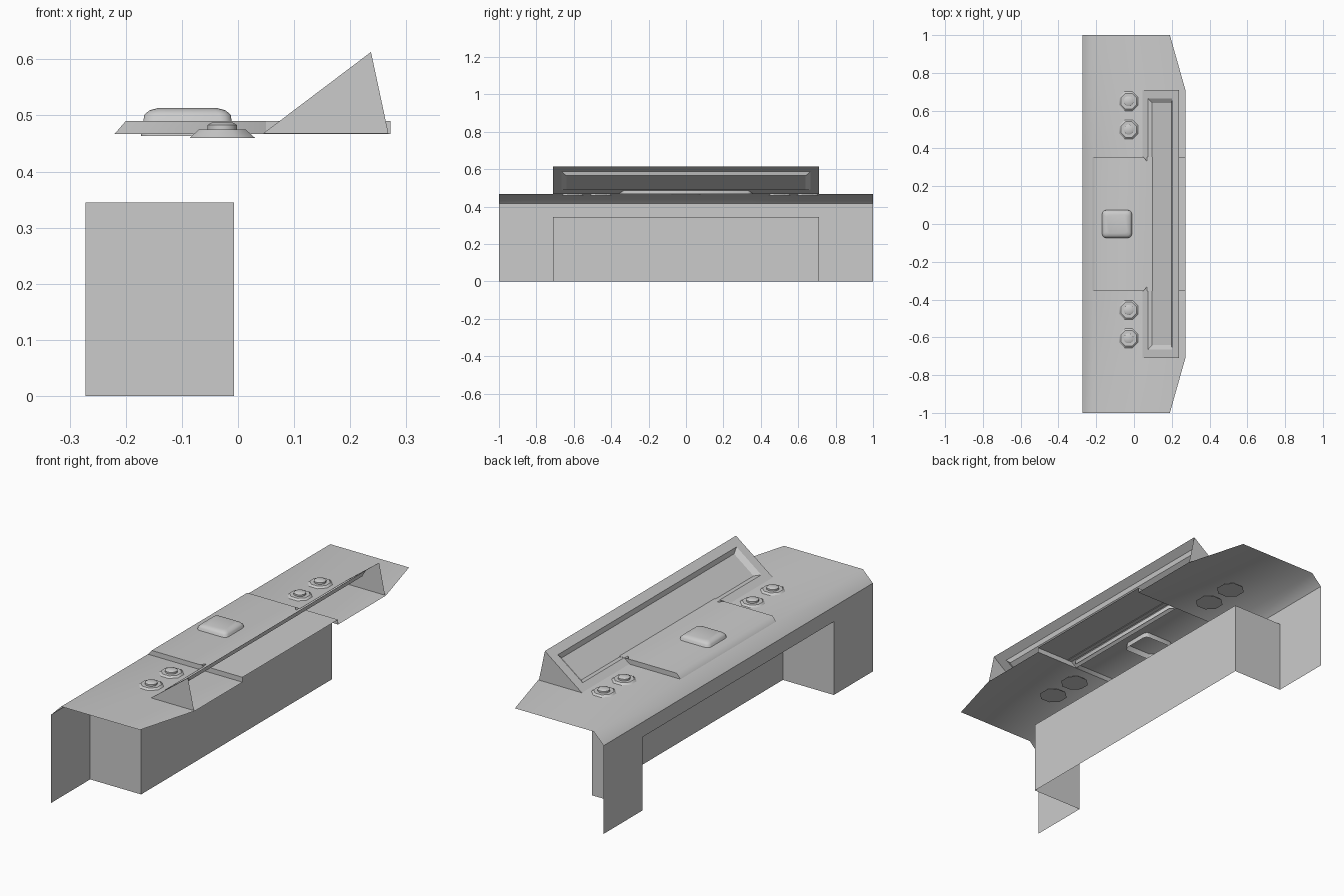
import bpy, bmesh
from math import radians, cos, sin, pi

if "Cube" in bpy.data.objects:
    bpy.data.objects.remove(bpy.data.objects["Cube"])


def make(name, faces, smooth=None):
    """Object from a list of polygons; shared corners are welded."""
    bm = bmesh.new()
    for f in faces:
        bm.faces.new([bm.verts.new(p) for p in f])
    bmesh.ops.remove_doubles(bm, verts=bm.verts, dist=1e-4)
    bmesh.ops.recalc_face_normals(bm, faces=bm.faces)
    me = bpy.data.meshes.new(name)
    bm.to_mesh(me)
    bm.free()
    ob = bpy.data.objects.new(name, me)
    bpy.context.collection.objects.link(ob)
    if smooth:
        bpy.context.view_layer.objects.active = ob
        for o in bpy.context.selected_objects:
            o.select_set(False)
        ob.select_set(True)
        bpy.ops.object.shade_smooth_by_angle(angle=radians(smooth))
    return ob


def flip(faces):
    """Faces plus their mirror image in y."""
    return faces + [[(x, -y, z) for x, y, z in reversed(f)] for f in faces]


def bridge(rings, cap_first=False, cap_last=True):
    """Quads between successive closed rings of equal length."""
    out = []
    n = len(rings[0])
    for a, b in zip(rings, rings[1:]):
        out += [[a[i], a[(i + 1) % n], b[(i + 1) % n], b[i]] for i in range(n)]
    if cap_first:
        out.append(rings[0][::-1])
    if cap_last:
        out.append(rings[-1])
    return out


XB, XF, XR = -0.272, -0.22, 0.272      # back edge, fold, front edge of the top
ZB, ZT, ZC = 0.415, 0.467, 0.49        # fold bottom, desk top, raised centre
Y1, Y2, Y3 = 0.355, 0.71, 1.0          # centre, leg, end

# Desk top sheet: two side wings, folded edge and raised centre
wing = [
    [(XF, Y1, ZT), (XR, Y1, ZT), (XR, Y2, ZT), (0.19, Y3, ZT), (XF, Y3, ZT)],
    [(XB, Y1, ZB), (XF, Y1, ZT), (XF, Y3, ZT), (XB, Y3, ZB)],
]
fold = [[(XB, -Y1, ZB), (XF, -Y1, ZT), (XF, Y1, ZT), (XB, Y1, ZB)]]
make("desk_top", flip(wing) + fold, 55)

# Raised centre panel with clipped corners, sloped up from the fold
rim = [(XF, -Y1), (0.05, -Y1), (0.07, -0.33), (0.07, 0.33), (0.05, Y1), (XF, Y1)]
low = [(x, y, ZT) for x, y in rim]
top = [(max(x, -0.2), y, ZC) for x, y in rim]
make("centre_panel", bridge([low, top]), 55)

# Raised strip behind the screen
strip = [[(0.07, -Y1, ZC), (XR, -Y1, ZC), (XR, Y1, ZC), (0.07, Y1, ZC)]]
ends = [[(0.05, Y1, ZT), (XR, Y1, ZT), (XR, Y1, ZC), (0.05, Y1, ZC)]]
make("rear_strip", strip + flip(ends))

# Support panel with a boxed knee recess
H, XI = 0.345, -0.007
side = [
    [(XB, Y2, 0), (XB, Y3, 0), (XB, Y3, ZB), (XB, Y2, ZB), (XB, Y2, H)],
    [(XB, Y2, 0), (XI, Y2, 0), (XI, Y2, H), (XB, Y2, H)],
]
mid = [
    [(XB, -Y2, H), (XB, Y2, H), (XB, Y2, ZB), (XB, -Y2, ZB)],
    [(XI, -Y2, 0), (XI, Y2, 0), (XI, Y2, H), (XI, -Y2, H)],
    [(XB, -Y2, H), (XB, Y2, H), (XI, Y2, H), (XI, -Y2, H)],
]
make("support_panel", flip(side) + mid)

# Slanted screen with sunken face, open at the back
A, B = (0.045, 0.468), (0.237, 0.613)


def on_screen(t, y, d=0.0):
    return (A[0] + (B[0] - A[0]) * t + 0.6 * d, y, A[1] + (B[1] - A[1]) * t - 0.8 * d)


def screen_ring(t0, t1, y, d=0.0):
    return [on_screen(t0, -y, d), on_screen(t1, -y, d), on_screen(t1, y, d), on_screen(t0, y, d)]


screen = bridge([screen_ring(0, 1, Y2), screen_ring(0.15, 0.82, 0.665),
                 screen_ring(0.22, 0.75, 0.64, 0.015)])
cheek = [[on_screen(0, Y2), on_screen(1, Y2), (0.268, Y2, 0.468)]]
make("screen", screen + flip(cheek))


# Rounded square button, hollow below
def button_ring(h, r, z, n=3):
    pts = []
    for q, (sx, sy) in enumerate([(1, 1), (-1, 1), (-1, -1), (1, -1)]):
        for i in range(n + 1):
            a = (q + i / n) * pi / 2
            pts.append((-0.09 + sx * (h - r) + r * cos(a), sy * (h * 0.93 - r) + r * sin(a), z))
    return pts


make("button", bridge([button_ring(0.083, 0.02, 0.463), button_ring(0.077, 0.02, 0.501),
                       button_ring(0.068, 0.018, 0.509), button_ring(0.053, 0.015, 0.513)]), 45)


# Four knobs: octagonal flange and rounded cap
def circle(r, y, z, n=8):
    return [(-0.028 + r * cos((i + 0.5) * 2 * pi / n), y + r * sin((i + 0.5) * 2 * pi / n), z)
            for i in range(n)]


for k, y in enumerate((-0.605, -0.455, 0.5, 0.65)):
    make(f"knob_flange_{k + 1}",
         bridge([circle(0.063, y, 0.46), circle(0.045, y, 0.475)], True), 30)
    make(f"knob_cap_{k + 1}",
         bridge([circle(0.027, y, 0.474, 12), circle(0.027, y, 0.483, 12),
                 circle(0.02, y, 0.487, 12)]), 50)
